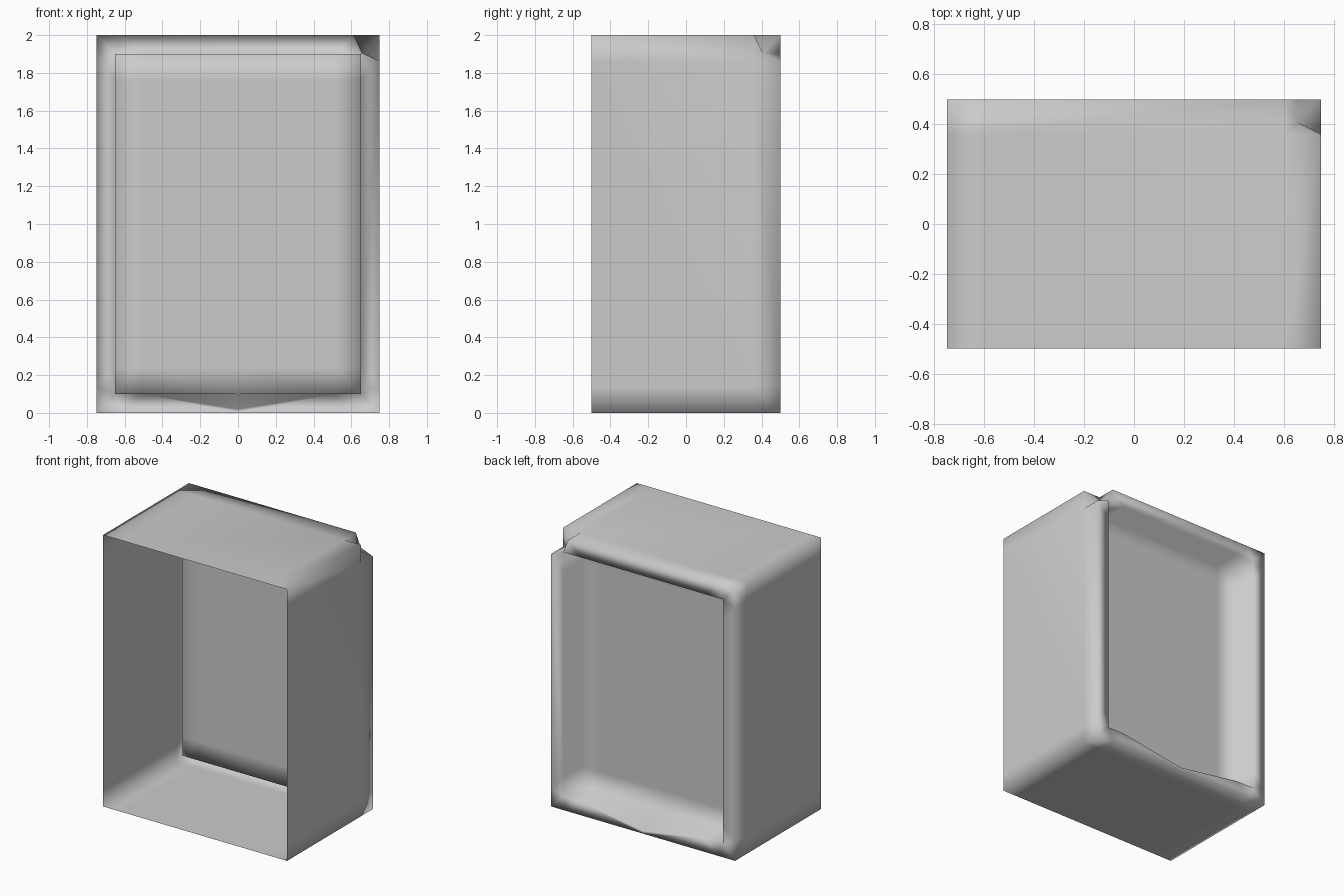
import bpy, bmesh
from mathutils import Vector

if "Cube" in bpy.data.objects:
    bpy.data.objects.remove(bpy.data.objects["Cube"])

D = 0.14  # spacing of support loops next to the edges


def rect(bm, hx, z0, z1, y, inset=0.0):
    """Ring of vertices around a rectangle, with extra points near corners."""
    pts = [(-hx, z0), (-hx + D, z0), (0, z0), (hx - D, z0), (hx, z0),
           (hx, z0 + D), (hx, z1 - D), (hx, z1), (hx - D, z1),
           (-hx + D, z1), (-hx, z1), (-hx, z1 - D), (-hx, z0 + D)]
    lim = hx - inset
    return [bm.verts.new((max(-lim, min(lim, x)), y,
                          max(z0 + inset, min(z1 - inset, z)))) for x, z in pts]


bm = bmesh.new()
rings = [
    rect(bm, 0.75, 0, 2, -0.5),             # open front rim
    rect(bm, 0.75, 0, 2, 0.5 - D),          # outer wall support loop
    rect(bm, 0.75, 0, 2, 0.5),              # back outer edge
    rect(bm, 0.65, 0.1, 1.9, 0.5),          # back frame inner edge
    rect(bm, 0.65, 0.1, 1.9, 0.285),        # recessed panel edge
    rect(bm, 0.65, 0.1, 1.9, 0.285, D),     # recessed panel support loop
]

# sagging lip in the middle of the recess floor
rings[3][2].co.z = 0.02

# chipped upper back corner, flattened onto its three neighbours
rings[2][7].co -= Vector((1, 1, 1)) * (2 * D / 3)

for a, b in zip(rings, rings[1:]):
    n = len(a)
    for i in range(n):
        j = (i + 1) % n
        bm.faces.new((a[i], a[j], b[j], b[i]))
bm.faces.new(rings[-1])
bmesh.ops.remove_doubles(bm, verts=bm.verts[:], dist=0.0005)
bmesh.ops.triangulate(bm, faces=[f for f in bm.faces if len(f.verts) == 4],
                      quad_method='SHORT_EDGE')
bmesh.ops.recalc_face_normals(bm, faces=bm.faces[:])

# normals point outward: the back panel faces +y
panel = max(bm.faces, key=lambda f: f.calc_area() if abs(f.normal.y) > 0.9 else 0)
if panel.normal.y < 0:
    bmesh.ops.reverse_faces(bm, faces=bm.faces[:])
for f in bm.faces:
    f.smooth = True

mesh = bpy.data.meshes.new("casing_shell")
bm.to_mesh(mesh)
bm.free()
shell = bpy.data.objects.new("casing_shell", mesh)
bpy.context.collection.objects.link(shell)
